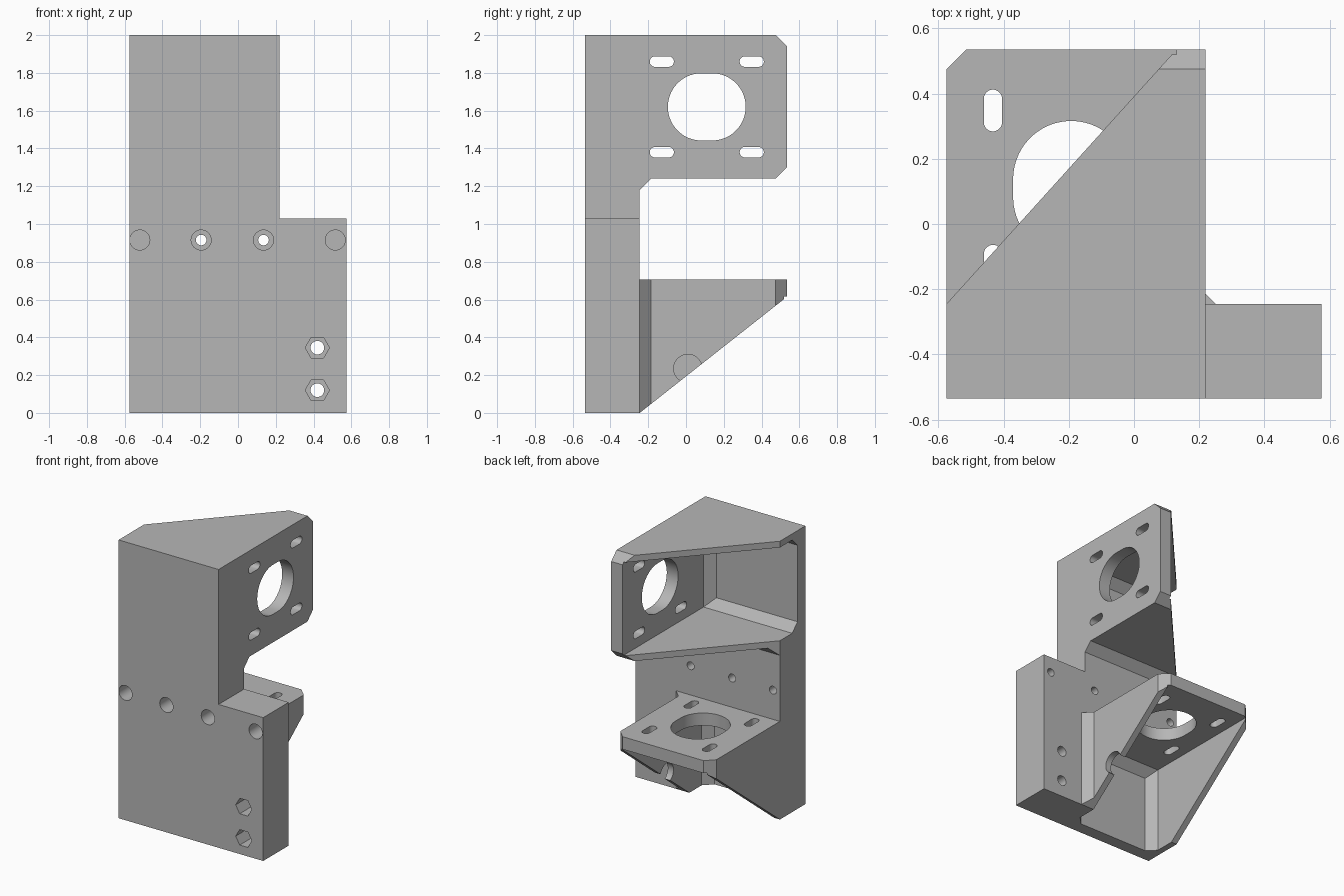
import bpy, bmesh, math

cube = bpy.data.objects.get("Cube")
if cube:
    bpy.data.objects.remove(cube, do_unlink=True)

# Overall dimensions
LEFT, RIGHT, FRONT, BACK, TOP = 0.575, -0.575, -0.535, 0.535, 2.0
SLAB = -0.245      # rear face of the thick slab
WALL = 0.09        # front wall and motor plates
SIDE = 0.045       # thin side webs
CH = 0.06          # chamfers
MOTOR_X = 0.22     # outer face of the upper motor plate
LOW_X = 0.19       # outer face of the lower bracket
LOW_Z = 0.705      # top of the lower motor plate
UP_Z = 1.24        # underside of the upper bracket
MID_Y = 0.11       # motor centre depth

grey = bpy.data.materials.new("light_grey")
grey.use_nodes = True
grey.diffuse_color = (0.47, 0.47, 0.47, 1)
grey.node_tree.nodes["Principled BSDF"].inputs["Base Color"].default_value = grey.diffuse_color


def to_object(name, bm):
    bmesh.ops.recalc_face_normals(bm, faces=bm.faces)
    mesh = bpy.data.meshes.new(name)
    bm.to_mesh(mesh)
    bm.free()
    mesh.materials.append(grey)
    obj = bpy.data.objects.new(name, mesh)
    bpy.context.collection.objects.link(obj)
    return obj


def prism(name, axis, points, lo, hi):
    """Extrude a 2D outline along x (y,z), y (x,z) or z (x,y)."""
    def place(p, t):
        return {"x": (t, *p), "y": (p[0], t, p[1]), "z": (*p, t)}[axis]
    bm = bmesh.new()
    face = bm.faces.new([bm.verts.new(place(p, lo)) for p in points])
    new = bmesh.ops.extrude_face_region(bm, geom=[face])["geom"]
    for v in new:
        if isinstance(v, bmesh.types.BMVert):
            v.co["xyz".index(axis)] = hi
    return to_object(name, bm)


def ring(cx, cy, r, n=48, stretch=(0, 0)):
    """Circle or polygon, pulled apart into a slot by stretch."""
    pts = []
    for i in range(n):
        a = 2 * math.pi * (i + (0.5 if any(stretch) else 0)) / n
        c, s = math.cos(a), math.sin(a)
        pts.append((cx + r * c + math.copysign(stretch[0], c),
                    cy + r * s + math.copysign(stretch[1], s)))
    return pts


def pocket(name, x0, x1, z0, z1, open_x, open_z):
    """Cavity open to the rear, chamfered where it meets the front wall."""
    y = FRONT + WALL
    bm = bmesh.new()
    for depth, c in ((y, CH), (y + CH, 0), (0.7, 0)):
        for x in (x0 + (0 if open_x else c), x1 - c):
            for z in (z0 + (0 if open_z else c), z1 - c):
                bm.verts.new((x, depth, z))
    bmesh.ops.convex_hull(bm, input=bm.verts)
    return to_object(name, bm)


def combine(body, other, operation):
    other.hide_render = True
    mod = body.modifiers.new(operation, "BOOLEAN")
    mod.operation = operation
    mod.solver = "EXACT"
    mod.object = other
    bpy.context.view_layer.objects.active = body
    bpy.ops.object.modifier_apply(modifier=mod.name)
    bpy.data.objects.remove(other, do_unlink=True)


# Thick L-shaped front slab
bracket = prism("motor_bracket", "y",
                [(RIGHT, 0), (LEFT, 0), (LEFT, 1.03), (MOTOR_X, 1.03), (MOTOR_X, TOP), (RIGHT, TOP)],
                FRONT, SLAB)

# Upper block with chamfered corners
upper = prism("upper_block", "x",
              [(-0.4, UP_Z - CH), (SLAB, UP_Z - CH), (SLAB + CH, UP_Z), (BACK - CH, UP_Z),
               (BACK, UP_Z + CH), (BACK, TOP - CH), (BACK - CH, TOP), (-0.4, TOP)],
              RIGHT, MOTOR_X)

# Lower block with chamfered corners and an outer corner brace
lower = prism("lower_block", "z",
              [(RIGHT, -0.4), (LOW_X + CH, -0.4), (LOW_X + CH, SLAB), (LOW_X, SLAB + CH),
               (LOW_X, BACK - CH), (LOW_X - CH, BACK), (RIGHT + CH, BACK), (RIGHT, BACK - CH)],
              0, LOW_Z)
for block in (upper, lower):
    combine(bracket, block, "UNION")

inner_x = MOTOR_X - WALL
inner_z = LOW_Z - WALL
cutters = []

# Diagonal cuts that leave triangular webs
dx, dy = inner_x - RIGHT, BACK - SLAB
start = (RIGHT - 0.2 * dx, SLAB - 0.2 * dy)
end = (inner_x + 0.2 * dx, BACK + 0.2 * dy)
cutters.append(prism("upper_diagonal", "z", [start, end, (start[0], end[1])], 1.1, 2.2))
far = (BACK + 0.5 * dy, 1.5 * inner_z)
cutters.append(prism("lower_diagonal", "x",
                     [(SLAB, 0), far, (far[0], -0.5), (SLAB, -0.5)], -0.8, 0.8))

# Motor cavities
cutters.append(pocket("upper_pocket", -0.7, inner_x, UP_Z + SIDE, TOP - SIDE, True, False))
cutters.append(pocket("lower_pocket", RIGHT + SIDE, LOW_X - SIDE, -0.2, inner_z, False, True))

# Motor openings and their adjustment slots
up_mid, low_mid = (UP_Z + TOP) / 2, (RIGHT + LOW_X) / 2
holes = [(0, 0, 0.178, 64)]
holes += [(y, s, 0.028, 24) for y in (-0.238, 0.238) for s in (-0.24, 0.24)]
for y, s, r, n in holes:
    pull = 0.028 if n == 64 else 0.036
    cutters.append(prism("upper_opening", "x",
                         ring(MID_Y + y, up_mid + s, r, n, (pull, 0)), 0.1, 0.3))
    cutters.append(prism("lower_opening", "z",
                         ring(low_mid + s, MID_Y + y, r, n, (0, pull)), 0.58, 0.75))

# Cable notch in the lower left web
cutters.append(prism("cable_notch", "x", ring(0.01, 0.235, 0.075), 0.1, 0.3))

# Counterbored screw holes and hexagonal nut traps: x, z, hole, recess, sides
screws = [(x, 0.915, 0.028, 0.053, 32) for x in (-0.52, -0.195, 0.135, 0.515)]
screws += [(0.42, z, 0.036, 0.064, 6) for z in (0.345, 0.12)]
for x, z, r, big, n in screws:
    cutters.append(prism("screw_hole", "y", ring(x, z, r, 32), -0.6, -0.2))
    cutters.append(prism("recess", "y", ring(x, z, big, n), -0.6, FRONT + 0.13))

for cutter in cutters:
    combine(bracket, cutter, "DIFFERENCE")

# Smooth round holes, keep every corner crisp
bpy.ops.object.select_all(action="DESELECT")
bracket.select_set(True)
bpy.context.view_layer.objects.active = bracket
bpy.ops.object.shade_smooth_by_angle(angle=math.radians(25))
